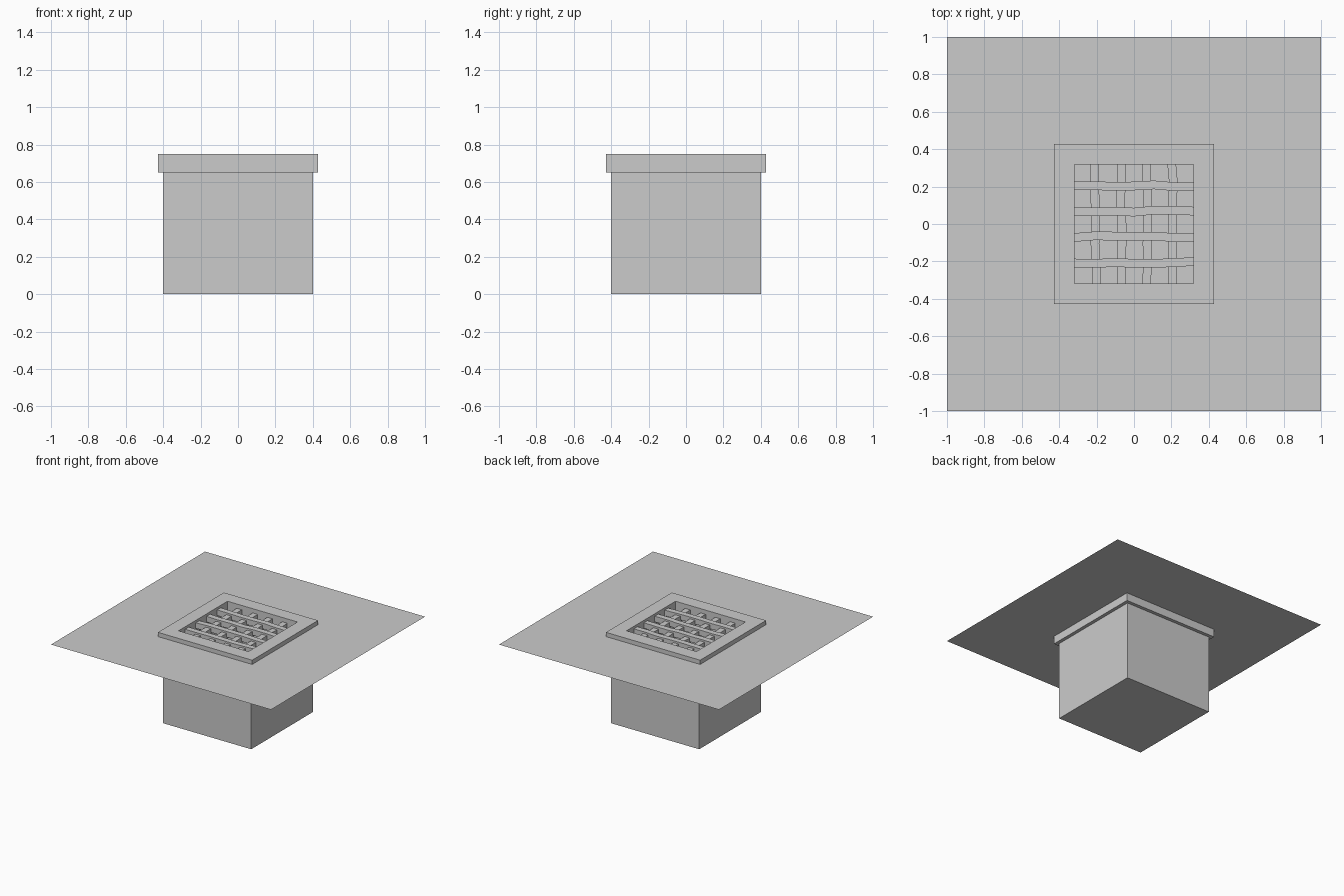
import bpy
import bmesh
import random

random.seed(4)
if "Cube" in bpy.data.objects:
    bpy.data.objects.remove(bpy.data.objects["Cube"], do_unlink=True)

grey = bpy.data.materials.new("plain_grey")
grey.use_nodes = True
colour = (0.6, 0.6, 0.6, 1)
grey.diffuse_color = colour
grey.node_tree.nodes["Principled BSDF"].inputs["Base Color"].default_value = colour


def finish(name, bm):
    bmesh.ops.recalc_face_normals(bm, faces=bm.faces)
    mesh = bpy.data.meshes.new(name)
    bm.to_mesh(mesh)
    bm.free()
    mesh.materials.append(grey)
    obj = bpy.data.objects.new(name, mesh)
    bpy.context.collection.objects.link(obj)
    return obj


def square(bm, half, z):
    corners = ((-1, -1), (1, -1), (1, 1), (-1, 1))
    return [bm.verts.new((x * half, y * half, z)) for x, y in corners]


def lathe_square(name, profile, closed=False, capped=False):
    """Skin square rings given as (half width, height)."""
    bm = bmesh.new()
    rings = [square(bm, h, z) for h, z in profile]
    pairs = list(zip(rings, rings[1:]))
    if closed:
        pairs.append((rings[-1], rings[0]))
    for a, b in pairs:
        for i in range(4):
            j = (i + 1) % 4
            bm.faces.new((a[i], a[j], b[j], b[i]))
    if capped:
        bm.faces.new(rings[0])
        bm.faces.new(rings[-1])
    return finish(name, bm)


HOLE = 0.318
BAR = 0.046

# Hollow pit with a closed bottom
lathe_square("pit_box", [(0.4, 0), (0.4, 0.66), (0.35, 0.66), (0.35, 0.05)], capped=True)

# Square rim around the opening
lathe_square("rim", [(0.428, 0.65), (0.428, 0.75), (HOLE, 0.75), (HOLE, 0.65)], closed=True)

# Thin ground sheet, open at the rim
ground = lathe_square("ground", [(1, 0.715), (0.42, 0.715)])
if ground.data.polygons[0].normal.z < 0:
    ground.data.flip_normals()


def bar(name, offset, top, along_x):
    """Slightly bent square bar, built from stations along its length."""
    bm = bmesh.new()
    steps = 6
    rings = []
    for k in range(steps + 1):
        s = -HOLE + 2 * HOLE * k / steps
        c = offset + random.uniform(-0.006, 0.006)
        ring = []
        for side, drop in ((-1, 0), (1, 0), (1, BAR), (-1, BAR)):
            t = c + side * BAR / 2
            ring.append(bm.verts.new((s, t, top - drop) if along_x else (t, s, top - drop)))
        rings.append(ring)
    for a, b in zip(rings, rings[1:]):
        for i in range(4):
            j = (i + 1) % 4
            bm.faces.new((a[i], a[j], b[j], b[i]))
    bm.faces.new(rings[0])
    bm.faces.new(rings[-1])
    finish(name, bm)


# Grate: cross bars resting over the lengthwise bars
for n in range(4):
    place = (n - 1.5) * 0.137
    bar(f"cross_bar_{n + 1}", place, 0.73, True)
    bar(f"lengthwise_bar_{n + 1}", place, 0.715, False)
